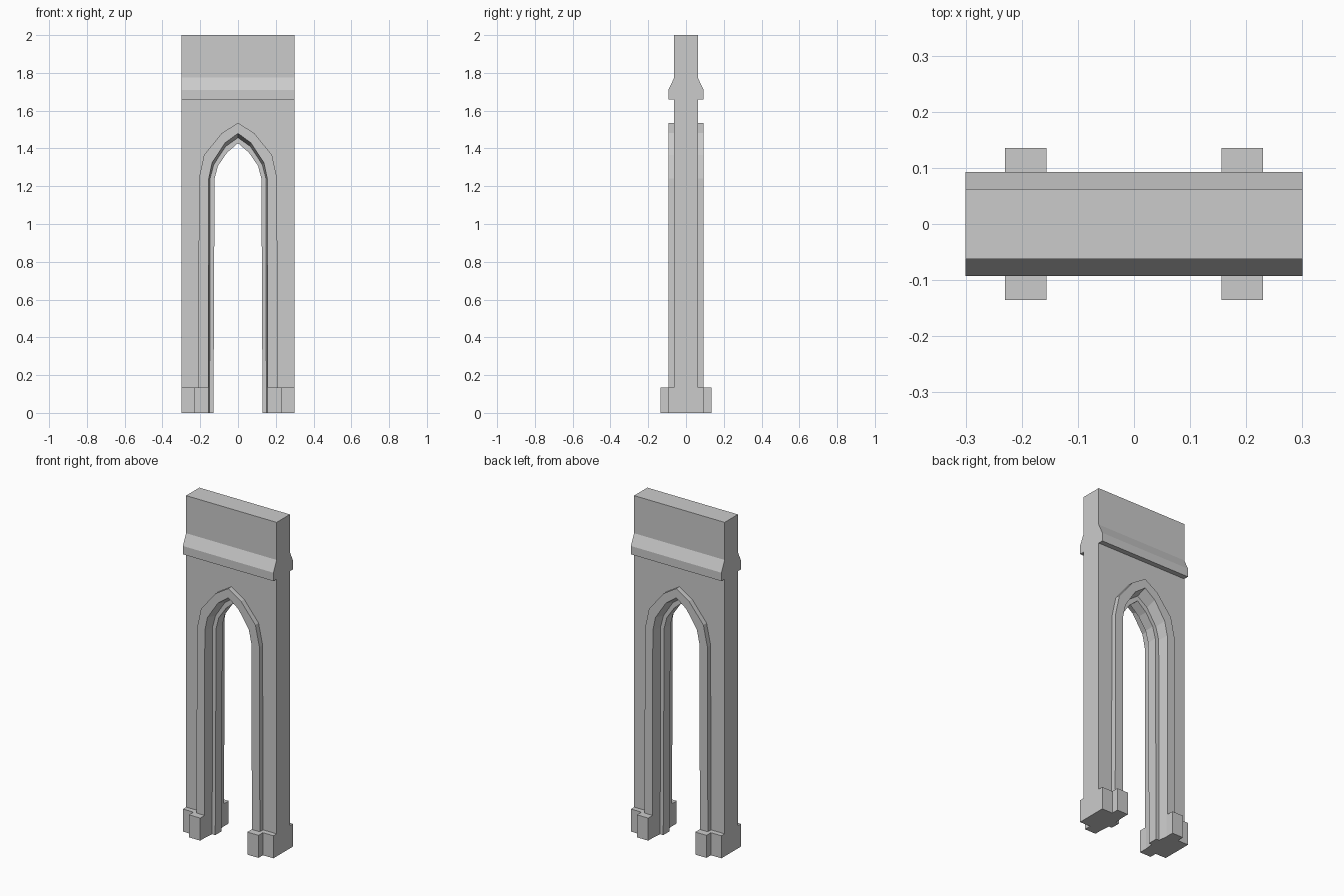
import bpy, bmesh

if "Cube" in bpy.data.objects:
    bpy.data.objects.remove(bpy.data.objects["Cube"])

WALL_Y, TRIM_Y, SILL_Z = 0.0625, 0.093, 1.66


def finish(name, bm):
    bmesh.ops.remove_doubles(bm, verts=bm.verts, dist=1e-5)
    bmesh.ops.recalc_face_normals(bm, faces=bm.faces)
    mesh = bpy.data.meshes.new(name)
    bm.to_mesh(mesh)
    bm.free()
    obj = bpy.data.objects.new(name, mesh)
    bpy.context.collection.objects.link(obj)
    return obj


def face(bm, points):
    return bm.faces.new([bm.verts.new(p) for p in points])


def prism(name, points, direction):
    bm = bmesh.new()
    f = face(bm, points)
    ext = bmesh.ops.extrude_face_region(bm, geom=[f], use_keep_orig=True)
    moved = [v for v in ext["geom"] if isinstance(v, bmesh.types.BMVert)]
    bmesh.ops.translate(bm, verts=moved, vec=direction)
    return finish(name, bm)


def arch(half):
    """Full pointed arch outline from its right half."""
    return [(-x, z) for x, z in half] + [(x, z) for x, z in reversed(half[:-1])]


# Pointed arch outlines, from the outer moulding edge to the clear opening
outer = arch([(0.21, 0), (0.207, 1.24), (0.18, 1.365), (0.085, 1.482), (0, 1.535)])
inner = arch([(0.157, 0), (0.155, 1.24), (0.137, 1.325), (0.068, 1.43), (0, 1.48)])
rebate = arch([(0.15, 0), (0.148, 1.24), (0.128, 1.315), (0.066, 1.41), (0, 1.457)])
opening = arch([(0.13, 0), (0.124, 1.24), (0.106, 1.308), (0.058, 1.378), (0, 1.428)])

# Wall with stepped arch moulding swept through its thickness
half_section = [(outer, WALL_Y), (outer, TRIM_Y), (inner, TRIM_Y),
                (rebate, 0.03), (opening, 0.03)]
rings = [[(x, -y, z) for x, z in line] for line, y in half_section]
rings += [[(x, y, z) for x, z in line] for line, y in reversed(half_section)]
bm = bmesh.new()
for a, b in zip(rings, rings[1:]):
    for i in range(len(a) - 1):
        face(bm, [a[i], a[i + 1], b[i + 1], b[i]])
for y in (-WALL_Y, WALL_Y):
    for s in (-1, 1):
        half = [(x, z) for x, z in outer if x * s >= 0]
        half.sort(key=lambda p: p[1])
        face(bm, [(x, y, z) for x, z in half + [(0, SILL_Z), (s * 0.3, SILL_Z), (s * 0.3, 0)]])
for s in (-1, 1):
    # outer side, underside and hidden top of each half
    a, b = (s * 0.3, -WALL_Y), (s * 0.3, WALL_Y)
    face(bm, [(*a, 0), (*b, 0), (*b, SILL_Z), (*a, SILL_Z)])
    face(bm, [(*a, SILL_Z), (*b, SILL_Z), (0, WALL_Y, SILL_Z), (0, -WALL_Y, SILL_Z)])
    end = 0 if s < 0 else -1
    face(bm, [(*a, 0)] + [r[end] for r in rings] + [(*b, 0)])
finish("arch_wall", bm)

# Upper wall with sloped string course on both sides
side = [(TRIM_Y, SILL_Z), (TRIM_Y, 1.71), (WALL_Y, 1.775), (WALL_Y, 2.0)]
profile = side + [(-y, z) for y, z in reversed(side)]
prism("upper_wall_cornice", [(-0.3, y, z) for y, z in profile], (0.6, 0, 0))

# Stepped plinths under each leg
plan = [(0.156, 0.135), (0.23, 0.135), (0.23, TRIM_Y), (0.3, TRIM_Y)]
plan += [(x, -y) for x, y in reversed(plan)]
for name, s in (("left_plinth", -1), ("right_plinth", 1)):
    prism(name, [(s * x, y, 0) for x, y in plan], (0, 0, 0.135))
